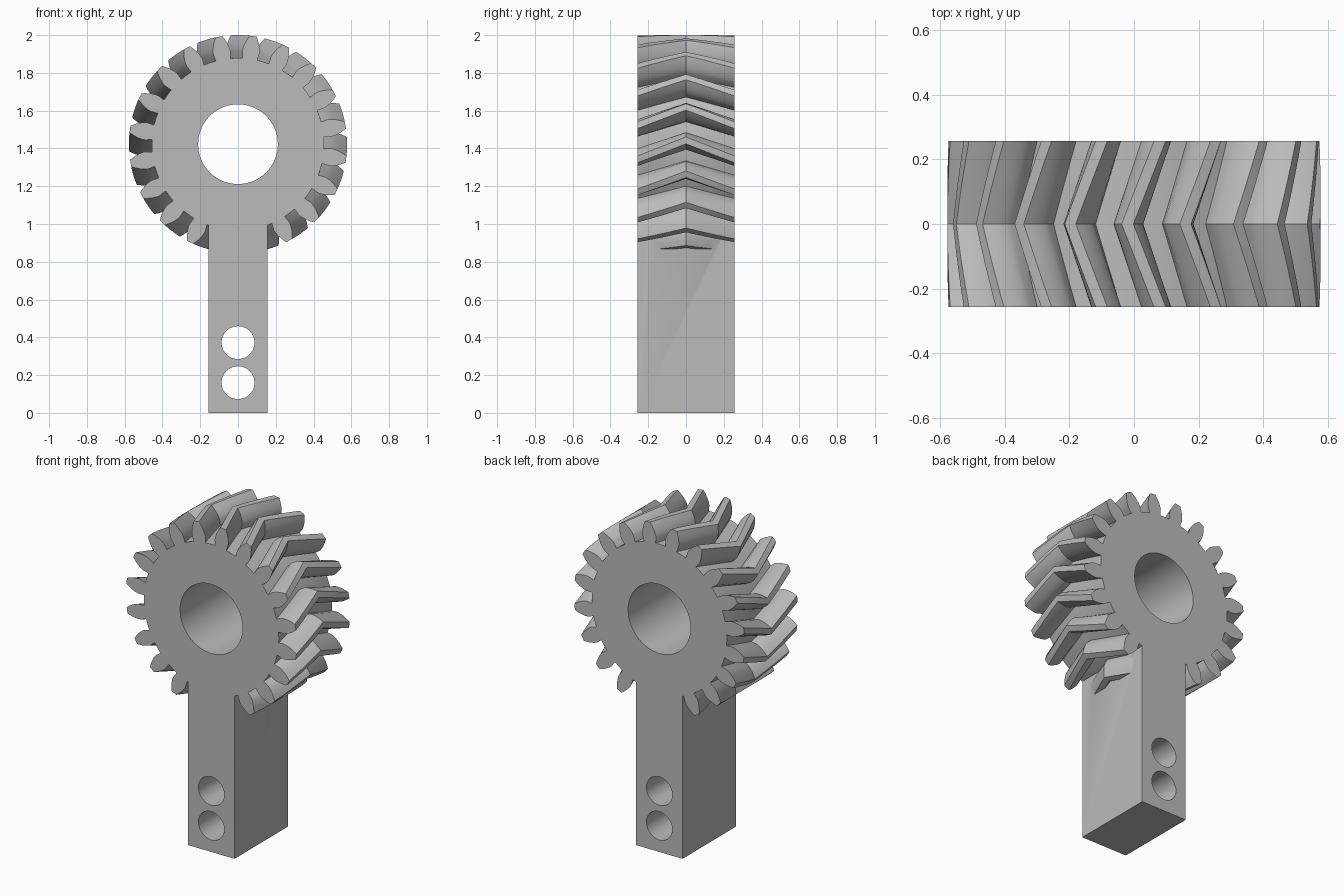
import bpy, bmesh
from math import sin, cos, tan, acos, pi, radians, sqrt

if "Cube" in bpy.data.objects:
    bpy.data.objects.remove(bpy.data.objects["Cube"])

TEETH = 20
TIP_R, ROOT_R = 0.5775, 0.456
PITCH_R = TIP_R * TEETH / (TEETH + 2)
PRESSURE = radians(20)
BASE_R = PITCH_R * cos(PRESSURE)
CENTRE_Z = 2 - TIP_R
HALF_DEPTH = 0.2575
PHASE, TWIST = radians(10), radians(10)
STEPS = 6          # slices in each half of the herringbone

grey = bpy.data.materials.new("plain_grey")
grey.use_nodes = True
grey.diffuse_color = (0.5, 0.5, 0.5, 1)
grey.node_tree.nodes["Principled BSDF"].inputs["Base Color"].default_value = (0.5, 0.5, 0.5, 1)


def half_angle(r):
    """Half the angular width of an involute tooth at radius r."""
    def involute(a):
        return tan(a) - a
    return pi / (2 * TEETH) + involute(PRESSURE) - involute(acos(min(1, BASE_R / r)))


def tooth_outline():
    """Polar points (radius, angle) all round the gear."""
    flank = [(ROOT_R, half_angle(BASE_R) - 0.008)]
    flank += [(r, half_angle(r)) for r in
              [BASE_R + (TIP_R - BASE_R) * i / 5 for i in range(6)]]
    tooth = [(r, -a) for r, a in flank] + [(TIP_R, 0)] + [(r, a) for r, a in reversed(flank)]
    pitch = 2 * pi / TEETH
    tooth.append((ROOT_R, pitch / 2))
    return [(r, a + k * pitch) for k in range(TEETH) for r, a in tooth]


def mesh_object(name, bm):
    bmesh.ops.recalc_face_normals(bm, faces=bm.faces)
    mesh = bpy.data.meshes.new(name)
    bm.to_mesh(mesh)
    bm.free()
    mesh.materials.append(grey)
    obj = bpy.data.objects.new(name, mesh)
    bpy.context.collection.objects.link(obj)
    return obj


def herringbone_gear():
    bm = bmesh.new()
    outline = tooth_outline()
    rings = []
    for s in range(-STEPS, STEPS + 1):
        turn = PHASE + TWIST * (1 - abs(s) / STEPS)
        rings.append([bm.verts.new((r * cos(a + turn), HALF_DEPTH * s / STEPS,
                                    CENTRE_Z + r * sin(a + turn))) for r, a in outline])
    n = len(outline)
    for low, high in zip(rings, rings[1:]):
        for i in range(n):
            j = (i + 1) % n
            bm.faces.new((low[i], low[j], high[j], high[i]))
    bm.faces.new(rings[0])
    bm.faces.new(rings[-1])
    return mesh_object("gear_with_handle", bm)


def handle_bar(half_width, top):
    bm = bmesh.new()
    bmesh.ops.create_cube(bm, size=1)
    for v in bm.verts:
        v.co = (v.co.x * 2 * half_width, v.co.y * 2 * HALF_DEPTH, (v.co.z + 0.5) * top)
    return mesh_object("handle_bar", bm)


def hole_cutter(radius, z, sides):
    bm = bmesh.new()
    rings = [[bm.verts.new((radius * cos(2 * pi * i / sides), y,
                            z + radius * sin(2 * pi * i / sides))) for i in range(sides)]
             for y in (-0.5, 0.5)]
    for i in range(sides):
        j = (i + 1) % sides
        bm.faces.new((rings[0][i], rings[0][j], rings[1][j], rings[1][i]))
    for ring in rings:
        bm.faces.new(ring)
    cutter = mesh_object("hole_cutter", bm)
    cutter.hide_render = True
    return cutter


def combine(target, other, operation):
    mod = target.modifiers.new("combine", "BOOLEAN")
    mod.operation = operation
    mod.solver = "EXACT"
    mod.object = other
    bpy.ops.object.select_all(action="DESELECT")
    bpy.context.view_layer.objects.active = target
    target.select_set(True)
    bpy.ops.object.modifier_apply(modifier=mod.name)
    bpy.data.objects.remove(other)


# Gear wheel fused with its handle, then bored through
body = herringbone_gear()
combine(body, handle_bar(0.157, 1.1), "UNION")
combine(body, hole_cutter(0.211, CENTRE_Z, 72), "DIFFERENCE")   # axle bore
for z in (0.16, 0.372):                                         # mounting holes
    combine(body, hole_cutter(0.087, z, 48), "DIFFERENCE")

bpy.ops.object.shade_smooth_by_angle(angle=radians(28))
